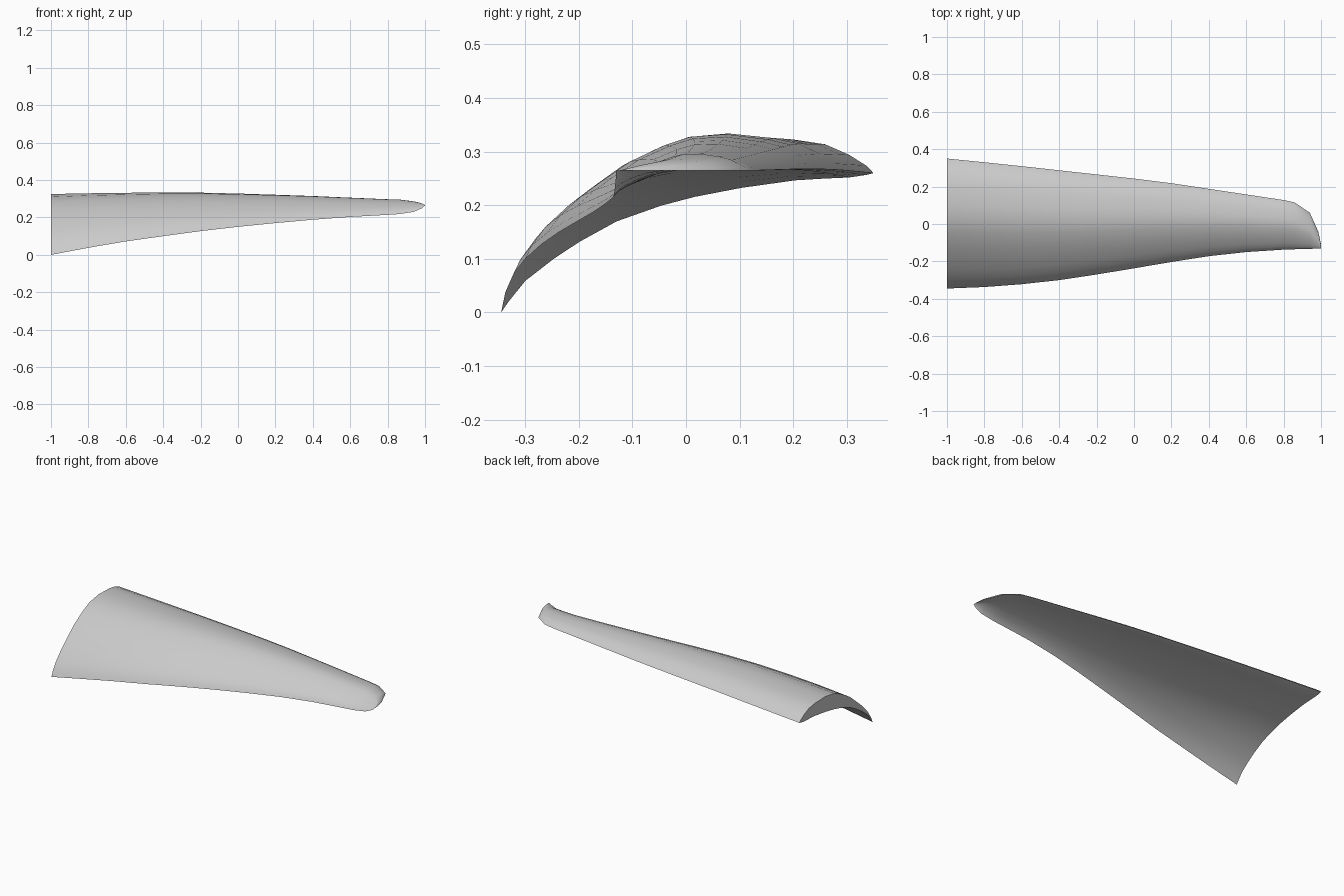
import bpy, bmesh

cube = bpy.data.objects.get("Cube")
if cube:
    bpy.data.objects.remove(cube, do_unlink=True)

grey = bpy.data.materials.new("light grey")
grey.use_nodes = True
colour = (0.6, 0.6, 0.6, 1)
grey.diffuse_color = colour
grey.node_tree.nodes["Principled BSDF"].inputs["Base Color"].default_value = colour

# Cambered section: chord fraction, upper height, lower height
SECTION = [(0, 0, 0), (.02, .15, .085), (.065, .35, .24), (.14, .55, .36),
           (.21, .69, .44), (.31, .87, .51), (.43, .975, .50), (.52, 1, .46),
           (.645, .9, .37), (.79, .667, .235), (.87, .5, .135),
           (.935, .29, .05), (.98, .11, .01), (1, 0, 0)]

# Span stations: x, leading edge y and z, trailing edge y and z, arch height
STATIONS = [(-1, -.345, 0, .35, .26, .175), (-.8, -.337, .038, .33, .262, .163),
            (-.6, -.322, .072, .309, .264, .151), (-.4, -.30, .1, .287, .266, .141),
            (-.2, -.27, .127, .265, .267, .128), (0, -.237, .15, .243, .268, .113),
            (.2, -.203, .17, .218, .268, .098), (.4, -.172, .188, .188, .267, .084),
            (.6, -.15, .203, .158, .266, .069), (.8, -.137, .214, .128, .265, .056),
            (.86, -.135, .218, .115, .265, .053), (.94, -.133, .23, .06, .265, .037),
            (.985, -.131, .25, -.04, .265, .017), (1, -.13, .264, -.11, .265, .001)]


def ring(bm, x, ly, lz, ty, tz, h):
    """One closed section loop, over the top and back underneath."""
    loop = [(s, up) for s, up, low in SECTION]
    loop += [(s, low) for s, up, low in SECTION[-2:0:-1]]
    return [bm.verts.new((x, ly + (ty - ly) * s, lz + (tz - lz) * s + h * k))
            for s, k in loop]


# Loft the skin through all sections, then close both ends
bm = bmesh.new()
rings = [ring(bm, *st) for st in STATIONS]
for a, b in zip(rings, rings[1:]):
    for i in range(len(a)):
        j = (i + 1) % len(a)
        bm.faces.new((a[i], b[i], b[j], a[j]))
bm.faces.new(rings[0])
bm.faces.new(rings[-1])
bmesh.ops.recalc_face_normals(bm, faces=bm.faces)

mesh = bpy.data.meshes.new("wing_blade")
bm.to_mesh(mesh)
bm.free()
mesh.materials.append(grey)
wing = bpy.data.objects.new("wing_blade", mesh)
bpy.context.collection.objects.link(wing)
bpy.context.view_layer.objects.active = wing
wing.select_set(True)
bpy.ops.object.shade_smooth_by_angle(angle=0.6)
